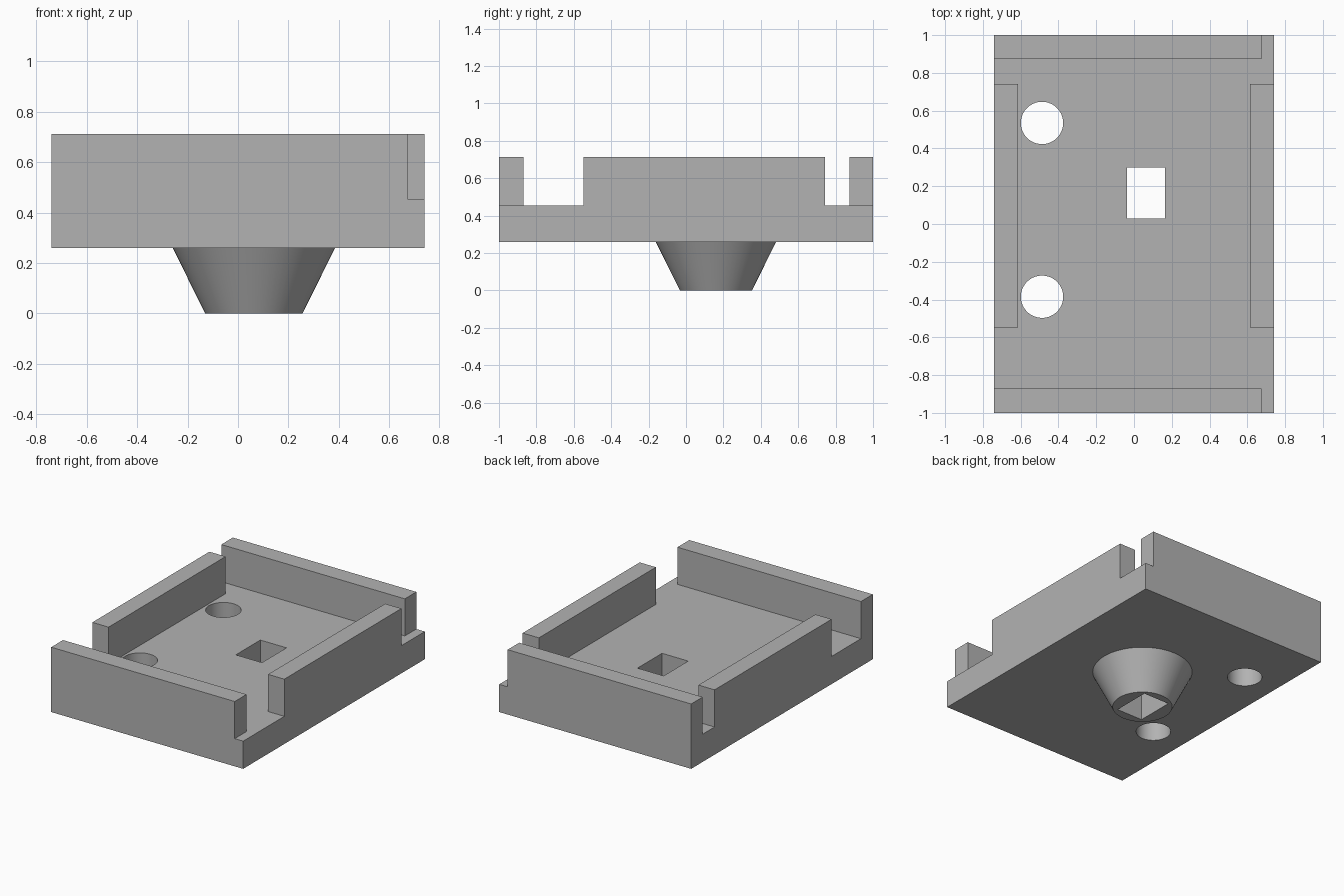
import bpy

cube = bpy.data.objects.get("Cube")
if cube:
    bpy.data.objects.remove(cube, do_unlink=True)

GREY = (0.45, 0.45, 0.45, 1)
mat = bpy.data.materials.new("plain grey")
mat.use_nodes = True
mat.diffuse_color = GREY
mat.node_tree.nodes["Principled BSDF"].inputs["Base Color"].default_value = GREY

BASE, FLOOR, RIM = 0.26, 0.453, 0.712   # underside, plate top and wall top heights
HX = 0.74                               # half width of the plate
CX, CY = 0.063, 0.165                   # centre of the square socket


def finish(name):
    ob = bpy.context.object
    ob.name = name
    ob.data.materials.append(mat)
    return ob


def box(name, x0, x1, y0, y1, z0, z1):
    bpy.ops.mesh.primitive_cube_add(size=1, location=((x0 + x1) / 2, (y0 + y1) / 2, (z0 + z1) / 2))
    bpy.context.object.scale = (x1 - x0, y1 - y0, z1 - z0)
    bpy.ops.object.transform_apply(location=False, rotation=False, scale=True)
    return finish(name)


def cut(ob, cutter):
    mod = ob.modifiers.new("cut", 'BOOLEAN')
    mod.operation = 'DIFFERENCE'
    mod.solver = 'EXACT'
    mod.object = cutter
    bpy.context.view_layer.objects.active = ob
    bpy.ops.object.modifier_apply(modifier=mod.name)


def smooth(ob):
    bpy.ops.object.select_all(action='DESELECT')
    ob.select_set(True)
    bpy.context.view_layer.objects.active = ob
    bpy.ops.object.shade_smooth_by_angle()


# Base plate and the tapered boss beneath it
plate = box("base_plate", -HX, HX, -1, 1, BASE, FLOOR)
bpy.ops.mesh.primitive_cone_add(vertices=64, radius1=0.193, radius2=0.322, depth=BASE,
                                location=(CX, CY - 0.005, BASE / 2))
boss = finish("tapered_boss")

# Rectangular socket through boss and plate
socket = box("socket_cutter", CX - 0.101, CX + 0.101, CY - 0.135, CY + 0.135, -1, 1)
cut(plate, socket)
cut(boss, socket)

# Two round holes through the plate
cutters = [socket]
for y in (0.535, -0.385):
    bpy.ops.mesh.primitive_cylinder_add(vertices=64, radius=0.112, depth=2, location=(-0.487, y, 0))
    hole = finish("hole_cutter")
    cut(plate, hole)
    cutters.append(hole)
for c in cutters:
    bpy.data.objects.remove(c, do_unlink=True)
smooth(plate)
smooth(boss)

# Rim walls: the end walls stop short of the left edge
box("front_wall", -HX, 0.675, -1, -0.87, FLOOR, RIM)
box("back_wall", -HX, 0.675, 0.873, 1, FLOOR, RIM)
box("right_wall", -HX, -0.615, -0.547, 0.742, FLOOR, RIM)
box("left_wall", 0.615, HX, -0.547, 0.742, FLOOR, RIM)
